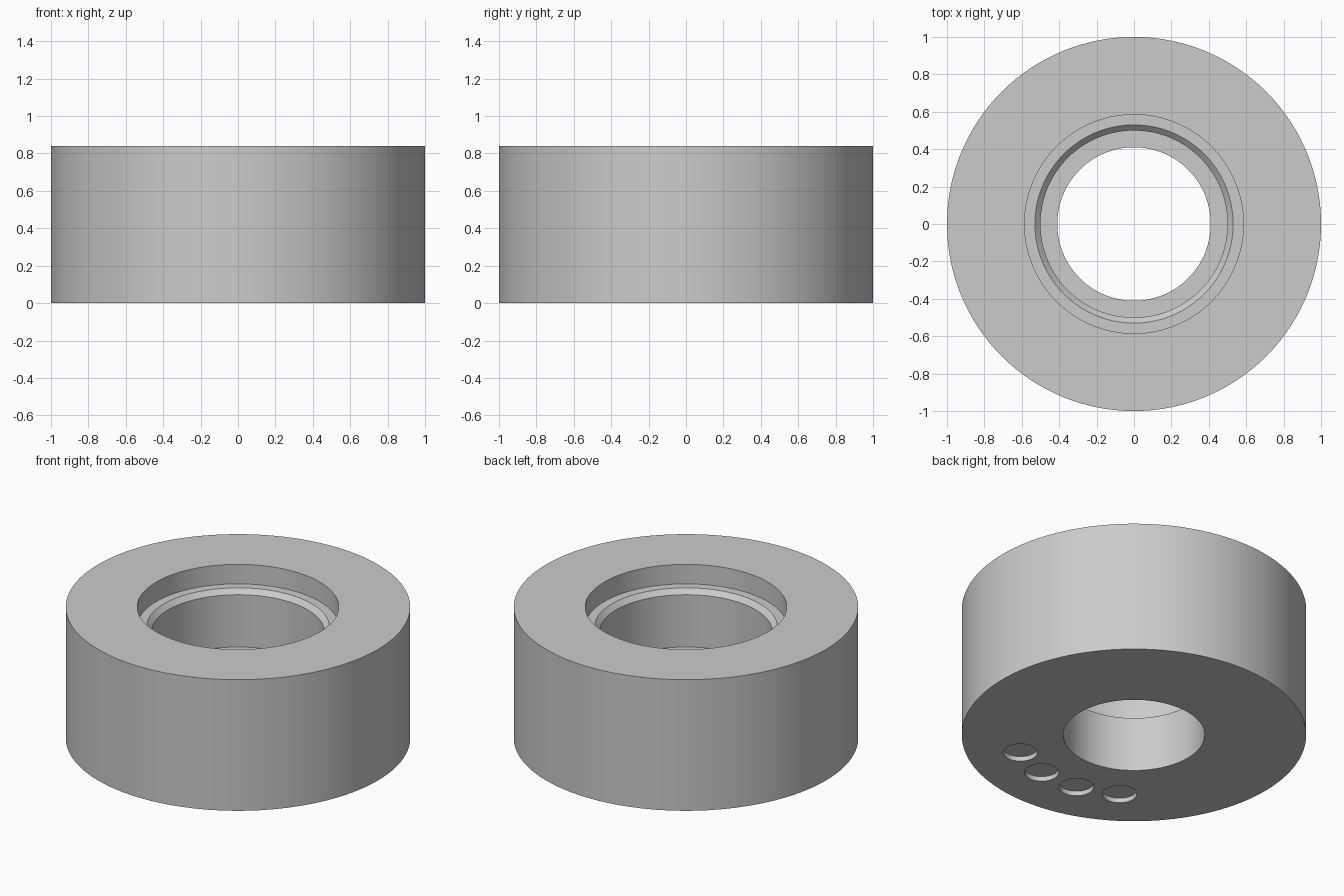
import bpy, bmesh
from math import cos, sin, radians, tau
from mathutils import Matrix, Vector

cube = bpy.data.objects.get("Cube")
if cube:
    bpy.data.objects.remove(cube, do_unlink=True)

HEIGHT = 0.84
HOLE_RADIUS, HOLE_CIRCLE, HOLE_DEPTH = 0.1, 0.69, 0.03

grey = bpy.data.materials.new("plain_grey")
grey.use_nodes = True
grey.diffuse_color = (0.6, 0.6, 0.6, 1)
grey.node_tree.nodes["Principled BSDF"].inputs["Base Color"].default_value = (0.6, 0.6, 0.6, 1)


def make_object(name, bm):
    bmesh.ops.recalc_face_normals(bm, faces=bm.faces)
    mesh = bpy.data.meshes.new(name)
    bm.to_mesh(mesh)
    bm.free()
    obj = bpy.data.objects.new(name, mesh)
    bpy.context.collection.objects.link(obj)
    mesh.materials.append(grey)
    return obj


# Ring body: stepped, chamfered bore turned around the z axis
profile = [
    (1.0, 0), (1.0, HEIGHT),            # outer wall
    (0.585, HEIGHT), (0.585, 0.715),    # upper recess
    (0.53, 0.715), (0.5, 0.685),        # ledge and chamfer
    (0.5, 0.35), (0.41, 0.35),          # lower recess and its floor
    (0.41, 0),                          # through hole
]
bm = bmesh.new()
verts = [bm.verts.new((r, 0, z)) for r, z in profile]
edges = [bm.edges.new((a, b)) for a, b in zip(verts, verts[1:] + verts[:1])]
bmesh.ops.spin(bm, geom=verts + edges, cent=(0, 0, 0), axis=(0, 0, 1),
               angle=tau, steps=128, use_merge=False)
bmesh.ops.remove_doubles(bm, verts=bm.verts, dist=1e-4)
body = make_object("ring_body", bm)

# Four shallow round pockets in the underside, in an arc at the front
bm = bmesh.new()
for angle in (-33, -11, 11, 33):
    a = radians(angle)
    centre = Vector((HOLE_CIRCLE * sin(a), -HOLE_CIRCLE * cos(a), 0))
    bmesh.ops.create_cone(bm, cap_ends=True, segments=48, radius1=HOLE_RADIUS,
                          radius2=HOLE_RADIUS, depth=2 * HOLE_DEPTH,
                          matrix=Matrix.Translation(centre))
cutter = make_object("pocket_cutter", bm)
cutter.hide_render = True

cut = body.modifiers.new("pockets", "BOOLEAN")
cut.operation = "DIFFERENCE"
cut.solver = "EXACT"
cut.object = cutter

bpy.ops.object.select_all(action="DESELECT")
body.select_set(True)
bpy.context.view_layer.objects.active = body
bpy.ops.object.modifier_apply(modifier=cut.name)
bpy.data.objects.remove(cutter, do_unlink=True)

# Smooth walls, crisp rims
bpy.ops.object.shade_smooth_by_angle(angle=radians(30))
